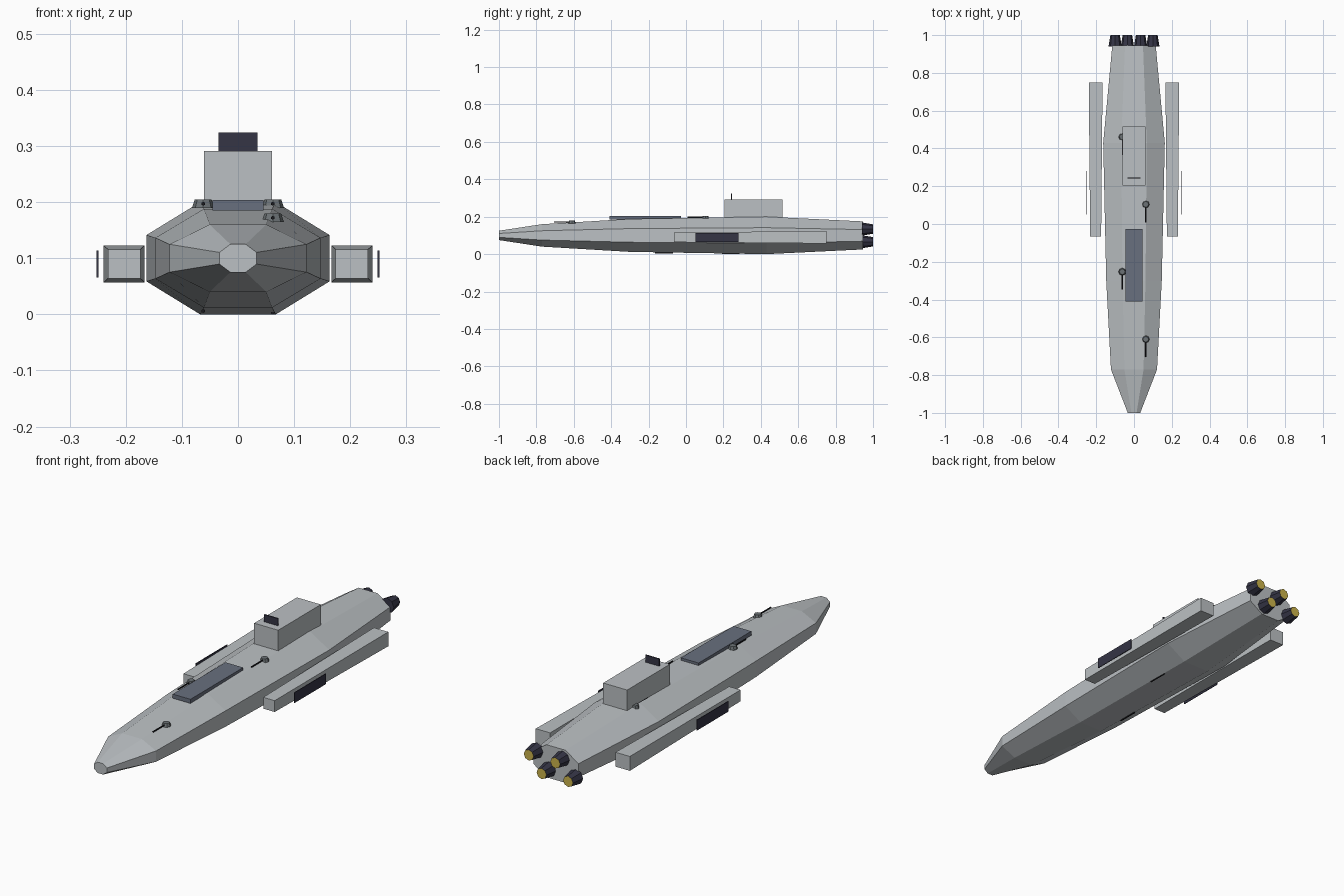
import bpy, bmesh, math
from mathutils import Matrix

cube = bpy.data.objects.get("Cube")
if cube:
    bpy.data.objects.remove(cube, do_unlink=True)


def material(name, color):
    m = bpy.data.materials.new(name)
    m.use_nodes = True
    m.diffuse_color = (*color, 1)
    m.node_tree.nodes["Principled BSDF"].inputs["Base Color"].default_value = (*color, 1)
    return m


HULL = material("hull grey", (0.5, 0.53, 0.55))
DECK = material("deck slate", (0.14, 0.16, 0.21))
DARK = material("dark navy", (0.035, 0.035, 0.06))
TURRET = material("turret grey", (0.15, 0.17, 0.18))
BLACK = material("barrel black", (0.01, 0.01, 0.013))
GLOW = material("engine yellow", (0.6, 0.45, 0.07))


def finish(name, bm, *mats):
    bmesh.ops.recalc_face_normals(bm, faces=bm.faces)
    mesh = bpy.data.meshes.new(name)
    bm.to_mesh(mesh)
    bm.free()
    for m in mats:
        mesh.materials.append(m)
    ob = bpy.data.objects.new(name, mesh)
    bpy.context.collection.objects.link(ob)
    return ob


def loft(name, sections, sides, mat):
    """Skin regular polygons given as (y, centre x, centre z, half width, half height)."""
    bm = bmesh.new()
    rings = []
    k = 1 / math.cos(math.pi / sides)
    for y, cx, cz, w, h in sections:
        angles = [(i + 0.5) * math.tau / sides for i in range(sides)]
        rings.append([bm.verts.new((cx + w * k * math.cos(a), y, cz + h * k * math.sin(a)))
                      for a in angles])
    for a, b in zip(rings, rings[1:]):
        for i in range(sides):
            j = (i + 1) % sides
            bm.faces.new((a[i], a[j], b[j], b[i]))
    bm.faces.new(rings[0])
    bm.faces.new(rings[-1])
    return finish(name, bm, mat)


def box(name, x, y, z, mat):
    bm = bmesh.new()
    bmesh.ops.create_cube(bm, size=1)
    for v in bm.verts:
        v.co = [r[0] if c < 0 else r[1] for c, r in zip(v.co, (x, y, z))]
    return finish(name, bm, mat)


def barrel(name, x, y, z):
    loft(name, [(y - 0.095, x, z, 0.003, 0.003), (y, x, z, 0.003, 0.003)], 6, BLACK)


# Octagonal hull
loft("hull", [(-1, 0, 0.1, 0.033, 0.025), (-0.77, 0, 0.1, 0.122, 0.06),
              (-0.3, 0, 0.1, 0.147, 0.088), (0.43, 0, 0.1, 0.163, 0.1),
              (0.945, 0, 0.1, 0.115, 0.075)], 8, HULL)

# Bridge, its sensor screen and the deck plate
box("bridge", (-0.061, 0.061), (0.205, 0.515), (0.18, 0.291), HULL)
box("sensor_screen", (-0.035, 0.035), (0.24, 0.246), (0.29, 0.324), DARK)
box("deck_plate", (-0.045, 0.045), (-0.41, -0.027), (0.185, 0.204), DECK)

# Tapered side pods with outboard panels
for side, s in (("left", 1), ("right", -1)):
    loft(side + "_pod", [(-0.065, s * 0.203, 0.09, 0.029, 0.026),
                         (0.75, s * 0.203, 0.09, 0.0365, 0.033)], 4, HULL)
    box(side + "_pod_panel", sorted((s * 0.249, s * 0.252)), (0.05, 0.28), (0.066, 0.114), DARK)

# Dorsal turrets, alternating sides
for i, (x, y, z) in enumerate([(0.062, -0.61, 0.172), (-0.062, -0.253, 0.197),
                               (0.062, 0.104, 0.197), (-0.062, 0.461, 0.197)]):
    bm = bmesh.new()
    bmesh.ops.create_cone(bm, cap_ends=True, segments=8, radius1=0.02, radius2=0.015,
                          depth=0.015, matrix=Matrix.Translation((x, y, z)))
    finish(f"turret_{i + 1}", bm, TURRET)
    barrel(f"turret_barrel_{i + 1}", x, y, z)

# Belly guns
barrel("belly_barrel_1", -0.062, -0.07, 0.006)
barrel("belly_barrel_2", 0.062, 0.287, 0.003)

# Engine nozzles with glowing rear faces
for i, (x, z) in enumerate([(0.1, 0.134), (-0.035, 0.134), (0.035, 0.066), (-0.1, 0.066)]):
    bm = bmesh.new()
    bmesh.ops.create_cone(bm, cap_ends=True, segments=8, radius1=0.035, radius2=0.025, depth=0.06,
                          matrix=Matrix.Translation((x, 0.97, z)) @ Matrix.Rotation(-math.pi / 2, 4, "X"))
    ob = finish(f"engine_{i + 1}", bm, DARK, GLOW)
    for p in ob.data.polygons:
        p.material_index = int(p.normal.y > 0.9)
